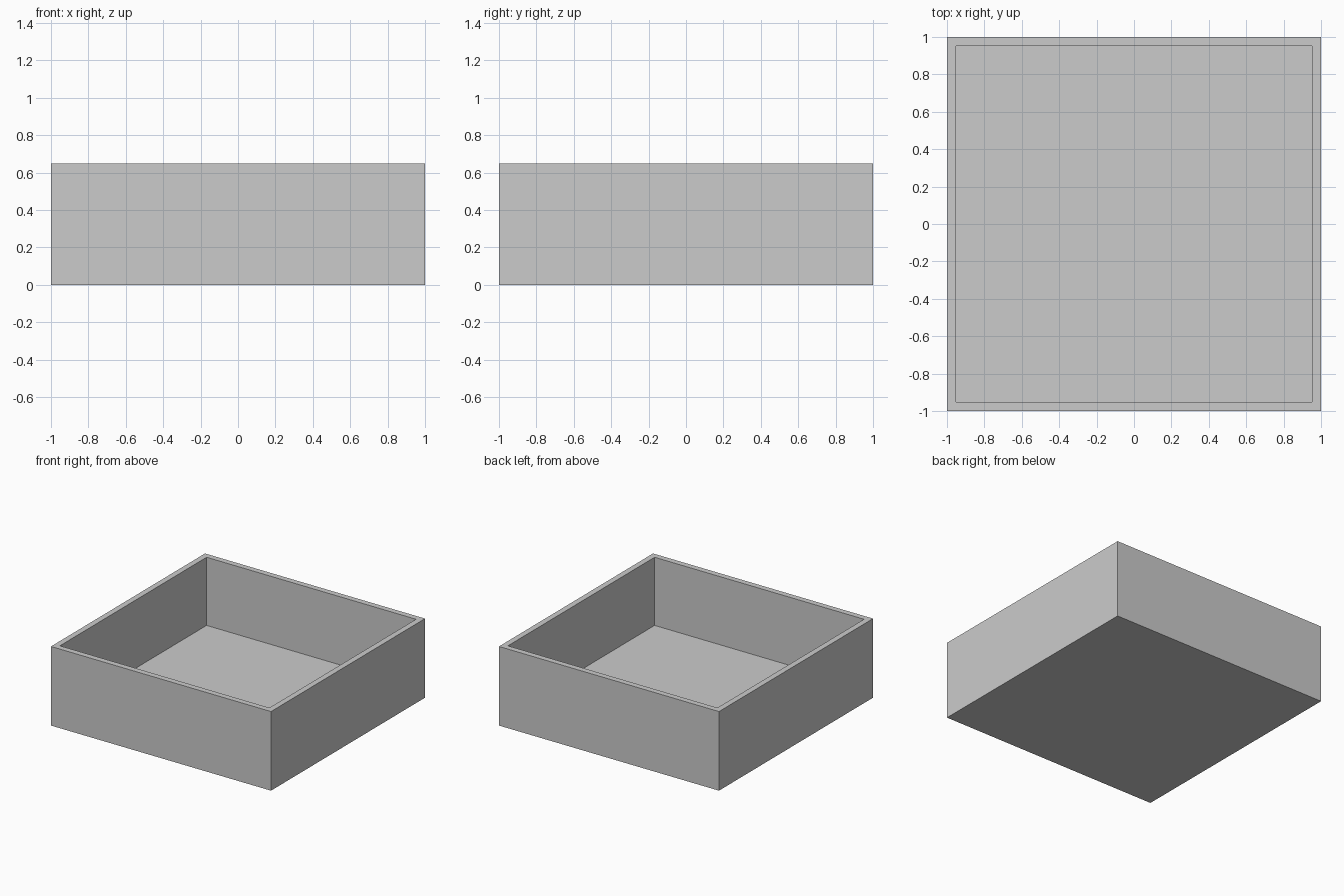
import bpy
import bmesh
from mathutils import Matrix

if "Cube" in bpy.data.objects:
    bpy.data.objects.remove(bpy.data.objects["Cube"])

SIZE, HEIGHT = 2.0, 0.65
WALL, FLOOR = 0.048, 0.09

# Solid block standing on z = 0
bm = bmesh.new()
bmesh.ops.create_cube(
    bm, size=1.0,
    matrix=Matrix.Translation((0, 0, HEIGHT / 2)) @ Matrix.Diagonal((SIZE, SIZE, HEIGHT, 1)))

# Rim: inset the top face; cavity: push the inner face down to the floor
bm.normal_update()
top = max(bm.faces, key=lambda f: f.calc_center_median().z)
bmesh.ops.inset_region(bm, faces=[top], thickness=WALL, use_even_offset=True)
cavity = bmesh.ops.extrude_discrete_faces(bm, faces=[top])["faces"][0]
bmesh.ops.translate(bm, verts=cavity.verts, vec=(0, 0, FLOOR - HEIGHT))
bmesh.ops.recalc_face_normals(bm, faces=bm.faces)

mesh = bpy.data.meshes.new("open_box")
bm.to_mesh(mesh)
bm.free()
bpy.context.collection.objects.link(bpy.data.objects.new("open_box", mesh))
